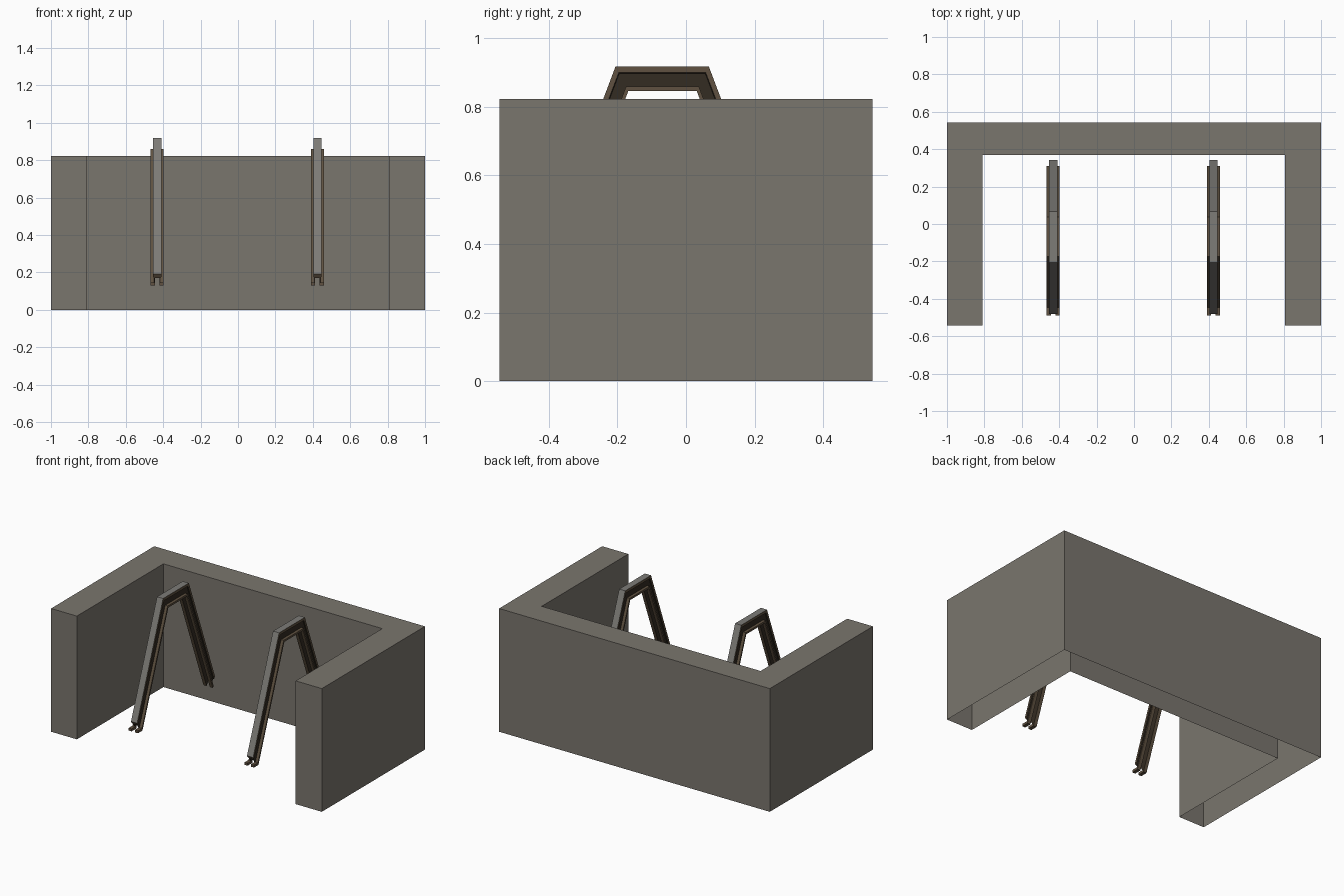
import bpy, bmesh

if "Cube" in bpy.data.objects:
    bpy.data.objects.remove(bpy.data.objects["Cube"])


def material(name, rgb):
    m = bpy.data.materials.new(name)
    m.diffuse_color = (*rgb, 1)
    m.use_nodes = True
    m.node_tree.nodes["Principled BSDF"].inputs["Base Color"].default_value = m.diffuse_color
    return m


STONE = material("wall_grey", (0.195, 0.18, 0.155))
GREY = material("strip_grey", (0.205, 0.20, 0.185))
BROWN = material("rail_brown", (0.115, 0.083, 0.052))
DARK = material("dark_brown", (0.034, 0.025, 0.016))


def finish(bm, name, mats):
    bmesh.ops.recalc_face_normals(bm, faces=bm.faces[:])
    me = bpy.data.meshes.new(name)
    bm.to_mesh(me)
    bm.free()
    for m in mats:
        me.materials.append(m)
    ob = bpy.data.objects.new(name, me)
    bpy.context.collection.objects.link(ob)
    return ob


# U-shaped wall, closed on top and open underneath
outline = [(-1, -0.544), (-0.81, -0.544), (-0.81, 0.37), (0.807, 0.37),
           (0.807, -0.544), (1, -0.544), (1, 0.544), (-1, 0.544)]
bm = bmesh.new()
low = [bm.verts.new((x, y, 0)) for x, y in outline]
top = [bm.verts.new((x, y, 0.823)) for x, y in outline]
bm.faces.new(top)
for i in range(len(low)):
    j = (i + 1) % len(low)
    bm.faces.new((low[i], low[j], top[j], top[i]))
finish(bm, "wall", [STONE])

# Rail path: (y, z) on the outer surface and on the inner surface
OUTER = [(-0.480, 0.19), (-0.2055, 0.918), (0.0665, 0.918), (0.342, 0.19)]
INNER = [(-0.441, 0.13), (-0.168, 0.847), (0.031, 0.847), (0.303, 0.13)]

# Slotted channel section: (half width, depth from outer 0 to inner 1)
half = [(0.0225, 0), (0.0225, 0.25), (0.016, 0.29), (0.016, 0.82),
        (0.035, 0.82), (0.035, 1), (0.012, 1), (0.012, 0.35)]
section = half + [(-u, t) for u, t in reversed(half)]
# Material slot of each section edge (0 strip, 1 brown, 2 dark)
side = [1, 2, 2, 1, 1, 1, 2]
edge_mat = side + [2] + side[::-1] + [0]


def a_frame(name, cx):
    bm = bmesh.new()
    rings = []
    for (y0, z0), (y1, z1) in zip(OUTER, INNER):
        rings.append([bm.verts.new((cx + u, y0 + (y1 - y0) * t, z0 + (z1 - z0) * t))
                      for u, t in section])
    n = len(section)
    for a, b in zip(rings, rings[1:]):
        for i in range(n):
            j = (i + 1) % n
            bm.faces.new((a[i], a[j], b[j], b[i])).material_index = edge_mat[i]
    for ring in (rings[0], rings[-1]):
        bm.faces.new(ring).material_index = 1
    finish(bm, name, [GREY, BROWN, DARK])


def foot_lip(name, cx, s):
    # small tab at the front foot of each rail
    bm = bmesh.new()
    bmesh.ops.create_cube(bm, size=1)
    for v in bm.verts:
        v.co.x = cx + s * (0.0235 + v.co.x * 0.023)
        v.co.y = -0.464 + v.co.y * 0.05
        v.co.z = 0.138 + v.co.z * 0.016
    finish(bm, name, [BROWN])


for label, cx in (("left", -0.432), ("right", 0.425)):
    a_frame(label + "_frame", cx)
    for s, w in ((-1, "a"), (1, "b")):
        foot_lip(f"{label}_foot_lip_{w}", cx, s)
